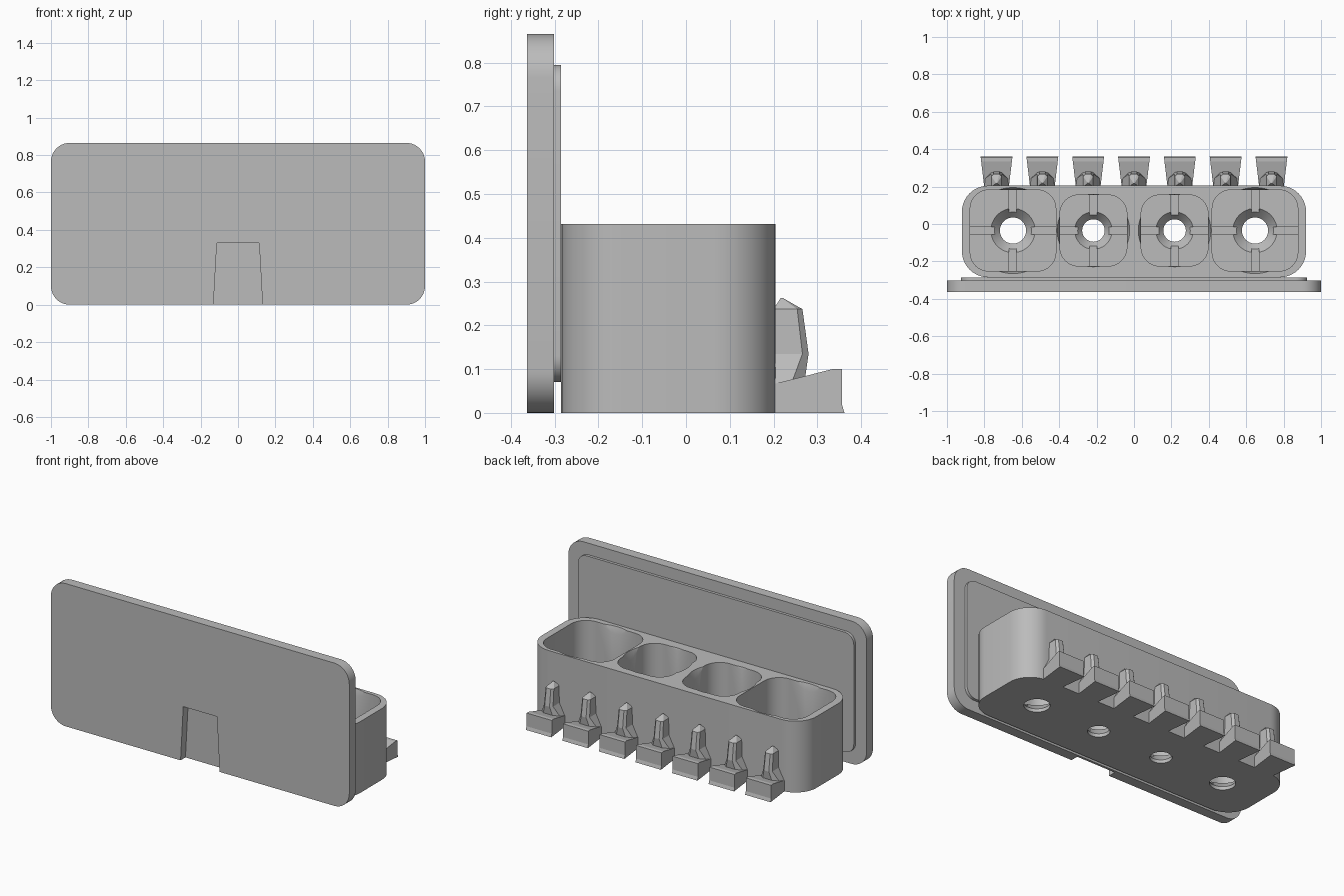
import bpy, bmesh
from math import sin, cos, pi, radians

cube = bpy.data.objects.get("Cube")
if cube:
    bpy.data.objects.remove(cube, do_unlink=True)

grey = bpy.data.materials.new("plain grey")
grey.use_nodes = True
GREY = (0.5, 0.5, 0.5, 1)
grey.diffuse_color = GREY
grey.node_tree.nodes["Principled BSDF"].inputs["Base Color"].default_value = GREY


def loft(name, rings):
    """Solid through matching rings of points, capped at both ends."""
    bm = bmesh.new()
    loops = [[bm.verts.new(p) for p in ring] for ring in rings]
    n = len(loops[0])
    for a, b in zip(loops, loops[1:]):
        for i in range(n):
            j = (i + 1) % n
            bm.faces.new((a[i], a[j], b[j], b[i]))
    bm.faces.new(loops[0][::-1])
    bm.faces.new(loops[-1])
    bmesh.ops.recalc_face_normals(bm, faces=bm.faces)
    mesh = bpy.data.meshes.new(name)
    bm.to_mesh(mesh)
    bm.free()
    mesh.materials.append(grey)
    ob = bpy.data.objects.new(name, mesh)
    bpy.context.collection.objects.link(ob)
    return ob


def rounded(hx, hy, r, steps=10):
    """Outline of a rounded rectangle centred on the origin."""
    pts = []
    for k, (sx, sy) in enumerate(((1, 1), (-1, 1), (-1, -1), (1, -1))):
        for i in range(steps + 1):
            a = (k + i / steps) * pi / 2
            pts.append((sx * (hx - r) + r * cos(a), sy * (hy - r) + r * sin(a)))
    return pts


def upright(name, outline, cx, cy, z0, z1):
    return loft(name, [[(cx + x, cy + y, z) for x, y in outline] for z in (z0, z1)])


def facing(name, outline, cz, y0, y1):
    return loft(name, [[(x, y, cz + z) for x, z in outline] for y in (y0, y1)])


def cone(name, cx, cy, profile, n=48):
    return loft(name, [[(cx + r * cos(2 * pi * i / n), cy + r * sin(2 * pi * i / n), z)
                        for i in range(n)] for r, z in profile])


def block(name, cx, cy, hx, hy, z0, z1):
    return upright(name, [(-hx, -hy), (hx, -hy), (hx, hy), (-hx, hy)], cx, cy, z0, z1)


def carve(target, cutters):
    """Subtract the cutters, bake the result and discard them."""
    for c in cutters:
        c.hide_render = True
        mod = target.modifiers.new("cut", 'BOOLEAN')
        mod.operation, mod.solver, mod.object = 'DIFFERENCE', 'EXACT', c
    deps = bpy.context.evaluated_depsgraph_get()
    baked = bpy.data.meshes.new_from_object(target.evaluated_get(deps))
    target.modifiers.clear()
    target.data = baked
    for c in cutters:
        bpy.data.objects.remove(c, do_unlink=True)


def smooth(ob):
    bpy.ops.object.select_all(action='DESELECT')
    ob.select_set(True)
    bpy.context.view_layer.objects.active = ob
    bpy.ops.object.shade_smooth_by_angle(angle=radians(30))


# Front plate with a tapered recess at its foot
PLATE_Z = 0.4325
plate = facing("front_plate", rounded(1, PLATE_Z, 0.1), PLATE_Z, -0.363, -0.302)
recess = [(-0.132, -0.02), (0.132, -0.02), (0.113, 0.33), (-0.113, 0.33)]
carve(plate, [facing("recess_cutter", recess, 0, -0.4, -0.316)])
smooth(plate)

# Raised panel behind the plate
smooth(facing("raised_panel", rounded(0.925, 0.3625, 0.06), PLATE_Z, -0.304, -0.285))

# Tray with four drained pockets
TOP, FLOOR, PY = 0.432, 0.07, -0.035
tray = upright("tray", rounded(0.92, 0.245, 0.14), 0, -0.04, 0, TOP)
cutters = []
for side in (-1, 1):
    # centre, half width, half depth, rim relief, funnel and hole radii
    for cx, hx, hy, rim, funnel, hole in ((0.647, 0.229, 0.217, 0.23, 0.118, 0.07),
                                          (0.217, 0.179, 0.19, 0.194, 0.1, 0.06)):
        cx *= side
        cutters += [
            upright("pocket_cutter", rounded(hx, hy, 0.1), cx, PY, FLOOR, TOP + 0.1),
            cone("rim_cutter", cx, PY, [(rim - 0.03, TOP - 0.1), (rim, TOP), (rim, TOP + 0.05)]),
            cone("drain_cutter", cx, PY, [(hole, -0.05), (hole, 0.02), (funnel, FLOOR),
                                          (funnel, FLOOR + 0.03)]),
            block("slot_cutter", cx, PY, hx, 0.02, FLOOR - 0.02, FLOOR + 0.04),
            block("slot_cutter", cx, PY, 0.02, hy, FLOOR - 0.02, FLOOR + 0.04),
        ]
carve(tray, cutters)
smooth(tray)


def peg_ring(cx, w, y1, z, c, y0=0.2):
    pts = ((-w, y0), (w, y0), (w, y1 - c), (w - c, y1), (c - w, y1), (-w, y1 - c))
    return [(cx + x, y, z) for x, y in pts]


# Row of wedge feet with pointed pegs along the back
side_profile = [(0.2, 0), (0.362, 0), (0.356, 0.02), (0.356, 0.1), (0.335, 0.1), (0.2, 0.066)]
for i in range(7):
    cx = (i - 3) * 0.245
    loft(f"foot_{i + 1}", [[(cx + s * (0.066 + 0.12 * (y - 0.2)), y, z)
                            for y, z in side_profile] for s in (-1, 1)])
    loft(f"peg_{i + 1}", [
        peg_ring(cx, 0.066, 0.27, 0.065, 0.03),
        peg_ring(cx, 0.03, 0.28, 0.135, 0.014),
        peg_ring(cx, 0.027, 0.266, 0.237, 0.012),
        peg_ring(cx, 0.004, 0.222, 0.262, 0.002, 0.216),
    ])
